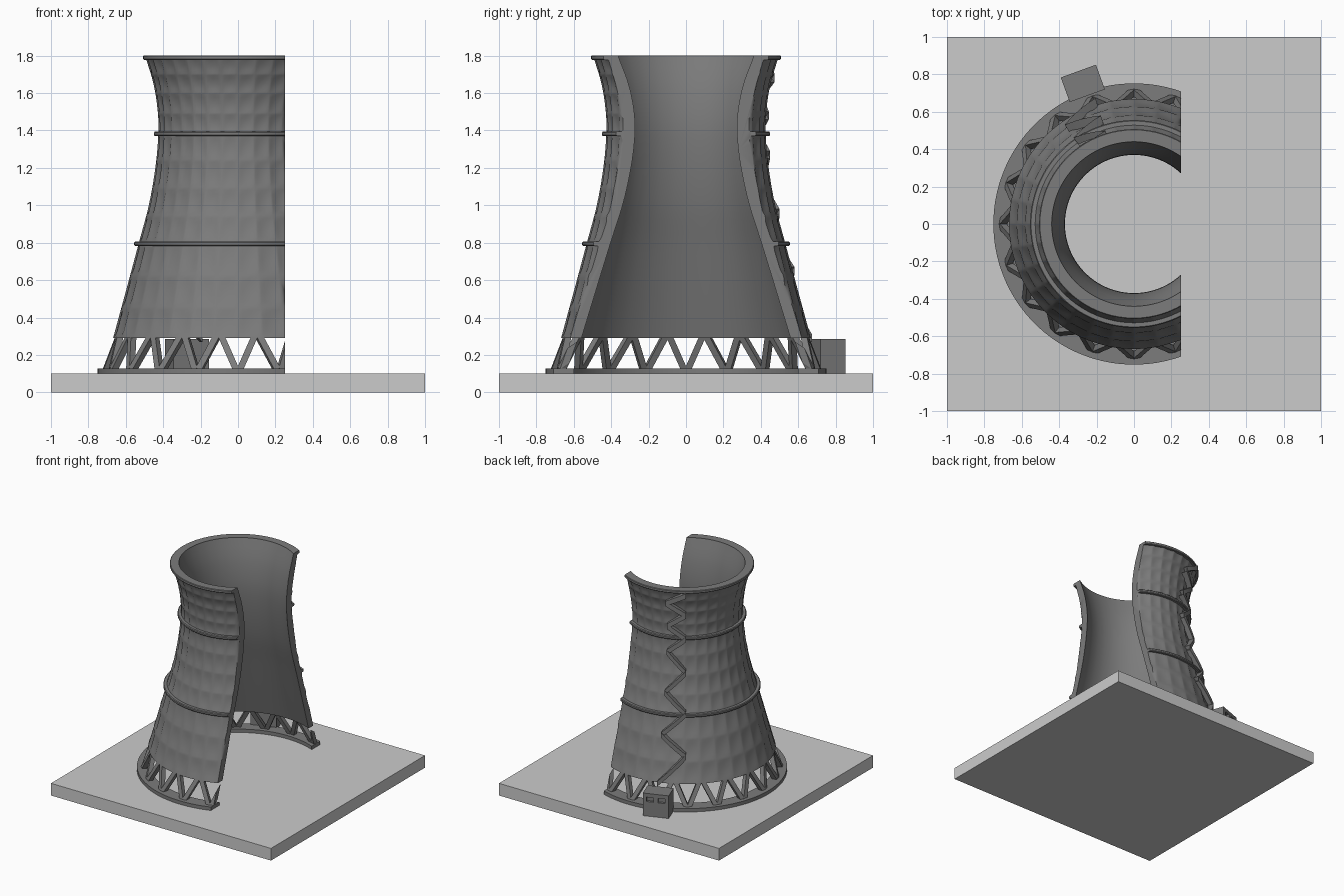
import bpy, bmesh, math
from mathutils import Vector, Matrix

if "Cube" in bpy.data.objects:
    bpy.data.objects.remove(bpy.data.objects["Cube"])

CUT_X = 0.25

# Outer radius of the tower by height
PROFILE = [(0.29, .668), (0.55, .597), (0.8, .53), (1.0, .477), (1.2, .442),
           (1.38, .426), (1.5, .429), (1.65, .452), (1.8, .497)]


def make_material(name, grey):
    m = bpy.data.materials.new(name)
    m.diffuse_color = (grey, grey, grey, 1)
    m.use_nodes = True
    m.node_tree.nodes["Principled BSDF"].inputs["Base Color"].default_value = m.diffuse_color
    return m


CONCRETE = make_material("dark_concrete", .2)
PAVING = make_material("paving", .6)


def slope(i):
    a, b = PROFILE[max(i - 1, 0)], PROFILE[min(i + 1, len(PROFILE) - 1)]
    return (b[1] - a[1]) / (b[0] - a[0])


def radius(z):
    i = 0
    while i < len(PROFILE) - 2 and z > PROFILE[i + 1][0]:
        i += 1
    (z0, r0), (z1, r1) = PROFILE[i], PROFILE[i + 1]
    h, t = z1 - z0, (z - z0) / (z1 - z0)
    return ((2*t**3 - 3*t**2 + 1) * r0 + (t**3 - 2*t**2 + t) * h * slope(i)
            + (3*t**2 - 2*t**3) * r1 + (t**3 - t**2) * h * slope(i + 1))


def polar(r, a, z):
    return Vector((r * math.cos(a), r * math.sin(a), z))


def finish(name, bm, cut=True, smooth=None, material=CONCRETE):
    """Slice off the open side, cap the section and make the object."""
    if cut:
        res = bmesh.ops.bisect_plane(bm, geom=bm.verts[:] + bm.edges[:] + bm.faces[:], dist=1e-5,
                                     plane_co=(CUT_X, 0, 0), plane_no=(1, 0, 0), clear_outer=True)
        edges = [e for e in res['geom_cut'] if isinstance(e, bmesh.types.BMEdge)]
        bmesh.ops.holes_fill(bm, edges=edges, sides=0)
    bmesh.ops.recalc_face_normals(bm, faces=bm.faces[:])
    me = bpy.data.meshes.new(name)
    bm.to_mesh(me)
    bm.free()
    me.materials.append(material)
    ob = bpy.data.objects.new(name, me)
    bpy.context.collection.objects.link(ob)
    if smooth:
        bpy.ops.object.select_all(action='DESELECT')
        ob.select_set(True)
        bpy.context.view_layer.objects.active = ob
        bpy.ops.object.shade_smooth_by_angle(angle=math.radians(smooth))
    return ob


def skin(bm, loops, closed):
    """Join rows of points, each row a closed section."""
    rows = [[bm.verts.new(p) for p in loop] for loop in loops]
    n = len(rows[0])
    for k in range(len(rows) if closed else len(rows) - 1):
        a, b = rows[k], rows[(k + 1) % len(rows)]
        for j in range(n):
            bm.faces.new((a[j], a[(j + 1) % n], b[(j + 1) % n], b[j]))
    if not closed:
        bm.faces.new(rows[0])
        bm.faces.new(rows[-1])


def ring(name, section, segs=96):
    bm = bmesh.new()
    skin(bm, [[polar(r, math.tau * (k + .5) / segs, z) for r, z in section]
              for k in range(segs)], True)
    return finish(name, bm, smooth=30)


def add_box(bm, matrix, size):
    bmesh.ops.create_cube(bm, size=1, matrix=matrix @ Matrix.Diagonal((*size, 1)))


# Ground slab
bm = bmesh.new()
add_box(bm, Matrix.Translation((0, 0, .05)), (2, 2, .1))
finish("ground_slab", bm, cut=False, material=PAVING)

# Shell with a grid of sunken panels on the outside
BANDS = [.29, .45, .62, .8, .94, 1.09, 1.24, 1.38, 1.49, 1.6, 1.7, 1.8]
STEPS = [(.06, 0), (.22, 1), (.5, 1), (.78, 1), (.94, 0)]
PANELS, DEPTH, WALL = 32, .006, .056
rows = [(.29, 0)]
for lo, hi in zip(BANDS, BANDS[1:]):
    rows += [(lo + (hi - lo) * f, w) for f, w in STEPS]
rows.append((1.8, 0))
inner = [1.8 - (1.8 - .29) * i / 24 for i in range(25)]
loops = []
for p in range(PANELS):
    for f, wa in STEPS:
        a = math.tau * (p + f) / PANELS
        loops.append([polar(radius(z) - DEPTH * wa * wz, a, z) for z, wz in rows]
                     + [polar(radius(z) - WALL, a, z) for z in inner])
bm = bmesh.new()
skin(bm, loops, True)
finish("tower_shell", bm, smooth=50)

# Rim, stiffening rings and foundation ring
ring("top_rim", [(.44, 1.78), (.503, 1.777), (.507, 1.782), (.507, 1.797), (.503, 1.801), (.44, 1.801)])
for name, z in (("lower_ring", .795), ("upper_ring", 1.382)):
    r = radius(z)
    ring(name, [(r - .03, z - .012), (r + .019, z - .012), (r + .024, z - .006),
                (r + .024, z + .006), (r + .019, z + .012), (r - .03, z + .012)])
ring("foundation_ring", [(.65, .1), (.752, .1), (.752, .128), (.65, .128)])

# Slanted support legs in V pairs
bm = bmesh.new()
COUNT = 20
for k in range(COUNT):
    a = math.tau * k / COUNT
    for side in (-1, 1):
        foot = polar(.705, a + side * .012, .118)
        head = polar(.64, a + side * (math.pi / COUNT - .014), .305)
        d = head - foot
        z = d.normalized()
        x = polar(1, a, 0).cross(z).normalized()
        y = z.cross(x)
        m = Matrix((x, y, z)).transposed().to_4x4()
        m.translation = (foot + head) / 2
        add_box(bm, m, (.034, .034, d.length))
finish("support_legs", bm)

# Zigzag stair climbing the outside
BENDS = [.29, .5, .65, .81, .96, 1.115, 1.27, 1.38, 1.48, 1.58, 1.68, 1.765]
bm = bmesh.new()
path = []
for i, (lo, hi) in enumerate(zip(BENDS, BENDS[1:])):
    a0, a1 = (107, 125) if i % 2 == 0 else (125, 107)
    path += [(math.radians(a0 + (a1 - a0) * t / 6), lo + (hi - lo) * t / 6) for t in range(6)]
path.append((math.radians(125), BENDS[-1]))
skin(bm, [[polar(radius(z) + dr, a, z + dz) for dr, dz in
           ((-.015, -.021), (.036, -.021), (.036, .021), (-.015, .021))] for a, z in path], False)
finish("zigzag_stair", bm, cut=False, smooth=30)

# Entrance hut with two window recesses
hut_frame = Matrix.Rotation(math.radians(110), 4, 'Z') @ Matrix.Translation((.8, 0, 0))
bm = bmesh.new()
add_box(bm, hut_frame @ Matrix.Translation((0, 0, .193)), (.14, .2, .186))
hut = finish("entrance_hut", bm, cut=False)
bm = bmesh.new()
for side in (-1, 1):
    add_box(bm, hut_frame @ Matrix.Translation((.07, side * .045, .237)), (.04, .056, .036))
cutter = finish("window_cutter", bm, cut=False)
cutter.hide_render = True
cutter.display_type = 'WIRE'
mod = hut.modifiers.new("windows", 'BOOLEAN')
mod.object = cutter
mod.operation = 'DIFFERENCE'
mod.solver = 'EXACT'
